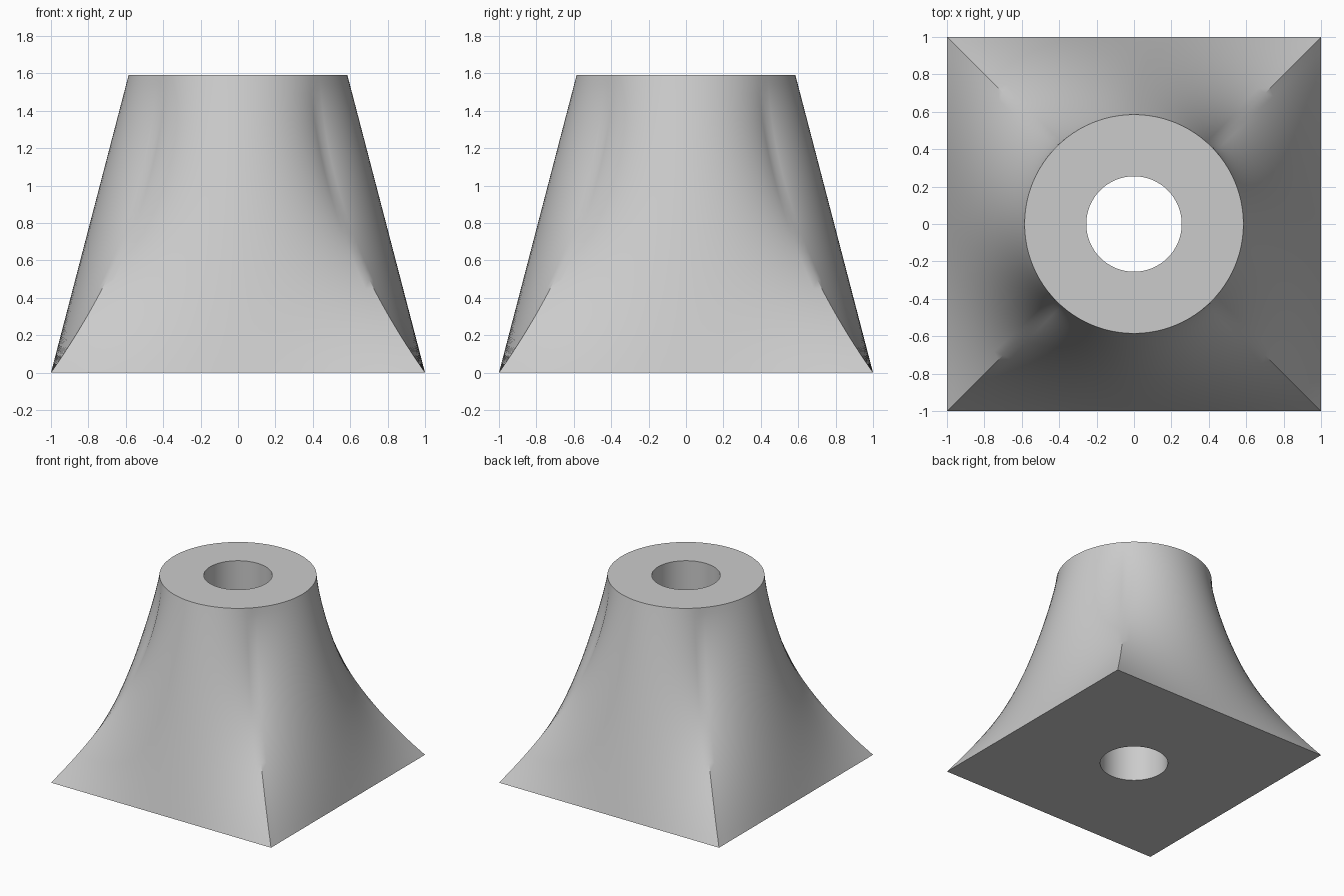
import bpy
import bmesh
from math import pi, cos, sin, radians
from mathutils import Vector, Matrix

cube = bpy.data.objects.get("Cube")
if cube:
    bpy.data.objects.remove(cube, do_unlink=True)

HEIGHT = 1.59
TOP_RADIUS = 0.585
BORE_RADIUS = 0.255
STEPS = 24      # divisions along each side
LEVELS = 32     # divisions up the height


def ring(point):
    """Repeat one side's points around the four sides."""
    pts = []
    for side in range(4):
        turn = Matrix.Rotation(side * pi / 2, 3, 'Z')
        for i in range(STEPS):
            pts.append(turn @ point(2 * i / STEPS - 1))
    return pts


def flare(t):
    """Section that goes from square (t=0) to circle (t=1), hollowed at the corners."""
    down = 1 - t
    hollow = (2 ** 0.5 - TOP_RADIUS) * (down - down ** 1.9)

    def point(u):
        a = u * pi / 4
        r = t * TOP_RADIUS - hollow * u * u
        return Vector((down + r * cos(a), down * u + r * sin(a), t * HEIGHT))
    return point


def bore(z):
    return lambda u: Vector((BORE_RADIUS * cos(u * pi / 4),
                             BORE_RADIUS * sin(u * pi / 4), z))


# Closed chain of sections: up the flared outside, then down the bore
sections = [bore(0)]
sections += [flare(i / LEVELS) for i in range(LEVELS + 1)]
sections += [bore(HEIGHT)]

bm = bmesh.new()
rings = [[bm.verts.new(p) for p in ring(s)] for s in sections]
for k, low in enumerate(rings):
    high = rings[(k + 1) % len(rings)]
    for j in range(len(low)):
        n = (j + 1) % len(low)
        bm.faces.new((low[j], low[n], high[n], high[j]))
mesh = bpy.data.meshes.new("flared_base")
bm.to_mesh(mesh)
bm.free()

# Plain grey material
grey = bpy.data.materials.new("light grey")
grey.use_nodes = True
color = (0.6, 0.6, 0.6, 1)
grey.diffuse_color = color
grey.node_tree.nodes["Principled BSDF"].inputs["Base Color"].default_value = color
mesh.materials.append(grey)

base = bpy.data.objects.new("flared_base", mesh)
bpy.context.collection.objects.link(base)
bpy.ops.object.select_all(action='DESELECT')
base.select_set(True)
bpy.context.view_layer.objects.active = base
bpy.ops.object.shade_smooth_by_angle(angle=radians(32))
